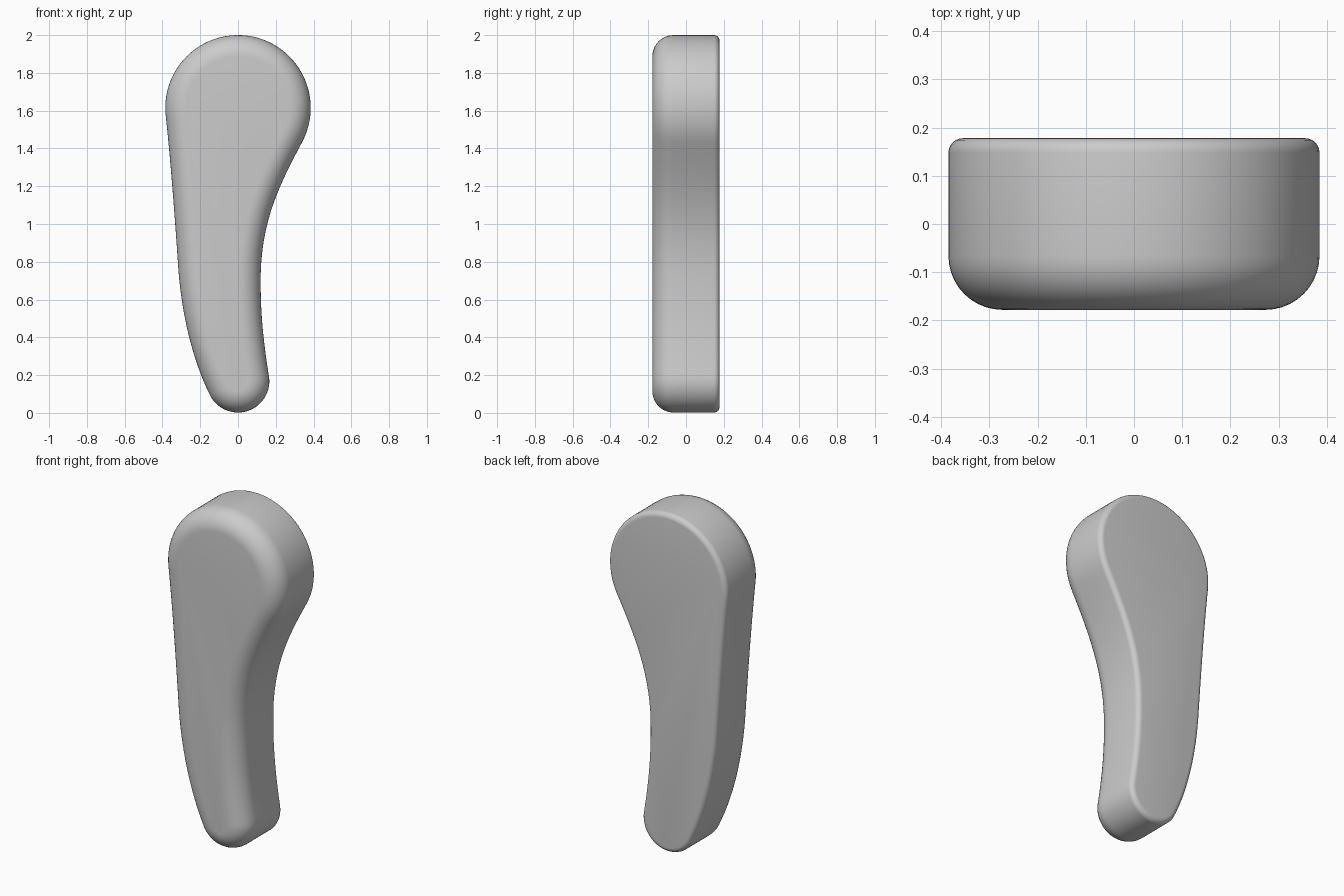
import bpy, bmesh
from math import sin, cos, radians, pi
from mathutils import Vector
from mathutils.geometry import interpolate_bezier

default = bpy.data.objects.get("Cube")
if default:
    bpy.data.objects.remove(default, do_unlink=True)

HALF_DEPTH = 0.178
FRONT_ROUND, BACK_ROUND = 0.112, 0.03


def arc(cz, r, start, end, n):
    """Arc around (0, cz) in the x-z plane, angles in degrees."""
    angles = [radians(start + (end - start) * i / n) for i in range(n + 1)]
    return [Vector((r * cos(a), cz + r * sin(a))) for a in angles]


def bezier(a, b, c, d, n=16):
    """Inner points of a Bezier segment, end points left out."""
    pts = interpolate_bezier(*[Vector((*p, 0)) for p in (a, b, c, d)], n)
    return [p.to_2d() for p in pts[1:-1]]


# Outline, anticlockwise seen from the front
head = arc(1.615, 0.385, -28, 184, 48)
tip = arc(0.168, 0.166, 205, 368, 32)
waist_left, waist_right = Vector((-0.315, 0.75)), Vector((0.12, 0.68))
left_side = (bezier(head[-1], (-0.36, 1.37), (-0.335, 1.05), waist_left)
             + [waist_left]
             + bezier(waist_left, (-0.295, 0.5), (-0.235, 0.27), tip[0]))
right_side = (bezier(tip[-1], (0.14, 0.34), (0.12, 0.5), waist_right)
              + [waist_right]
              + bezier(waist_right, (0.115, 1.0), (0.215, 1.2), head[0]))
outline = head + left_side + tip + right_side

# Inward direction at each outline point
count = len(outline)
inward = []
for i in range(count):
    t = (outline[(i + 1) % count] - outline[i - 1]).normalized()
    inward.append(Vector((-t.y, t.x)))

# Rounded edge section as (inset, y): wide at the front, tight at the back
section = []
for k in range(11):
    a = k / 10 * pi / 2
    section.append((FRONT_ROUND * (1 - sin(a)),
                    -HALF_DEPTH + FRONT_ROUND * (1 - cos(a))))
for k in range(7):
    a = k / 6 * pi / 2
    section.append((BACK_ROUND * (1 - cos(a)),
                    HALF_DEPTH - BACK_ROUND * (1 - sin(a))))

# Handle body: rings swept around the outline, closed by flat caps
bm = bmesh.new()
rings = []
for inset, y in section:
    ring = []
    for p, n in zip(outline, inward):
        q = p + n * inset
        ring.append(bm.verts.new((q.x, y, q.y)))
    rings.append(ring)
for r0, r1 in zip(rings, rings[1:]):
    for i in range(count):
        j = (i + 1) % count
        bm.faces.new((r0[i], r0[j], r1[j], r1[i]))
bm.faces.new(rings[0])
bm.faces.new(rings[-1])
bmesh.ops.recalc_face_normals(bm, faces=bm.faces)

mesh = bpy.data.meshes.new("handle_body")
bm.to_mesh(mesh)
bm.free()
body = bpy.data.objects.new("handle_body", mesh)
bpy.context.collection.objects.link(body)

# Plain grey
grey = bpy.data.materials.new("plain_grey")
grey.use_nodes = True
color = (0.6, 0.6, 0.6, 1)
grey.diffuse_color = color
grey.node_tree.nodes["Principled BSDF"].inputs["Base Color"].default_value = color
mesh.materials.append(grey)

# Smooth shading
bpy.ops.object.select_all(action="DESELECT")
body.select_set(True)
bpy.context.view_layer.objects.active = body
bpy.ops.object.shade_smooth_by_angle(angle=radians(40))
